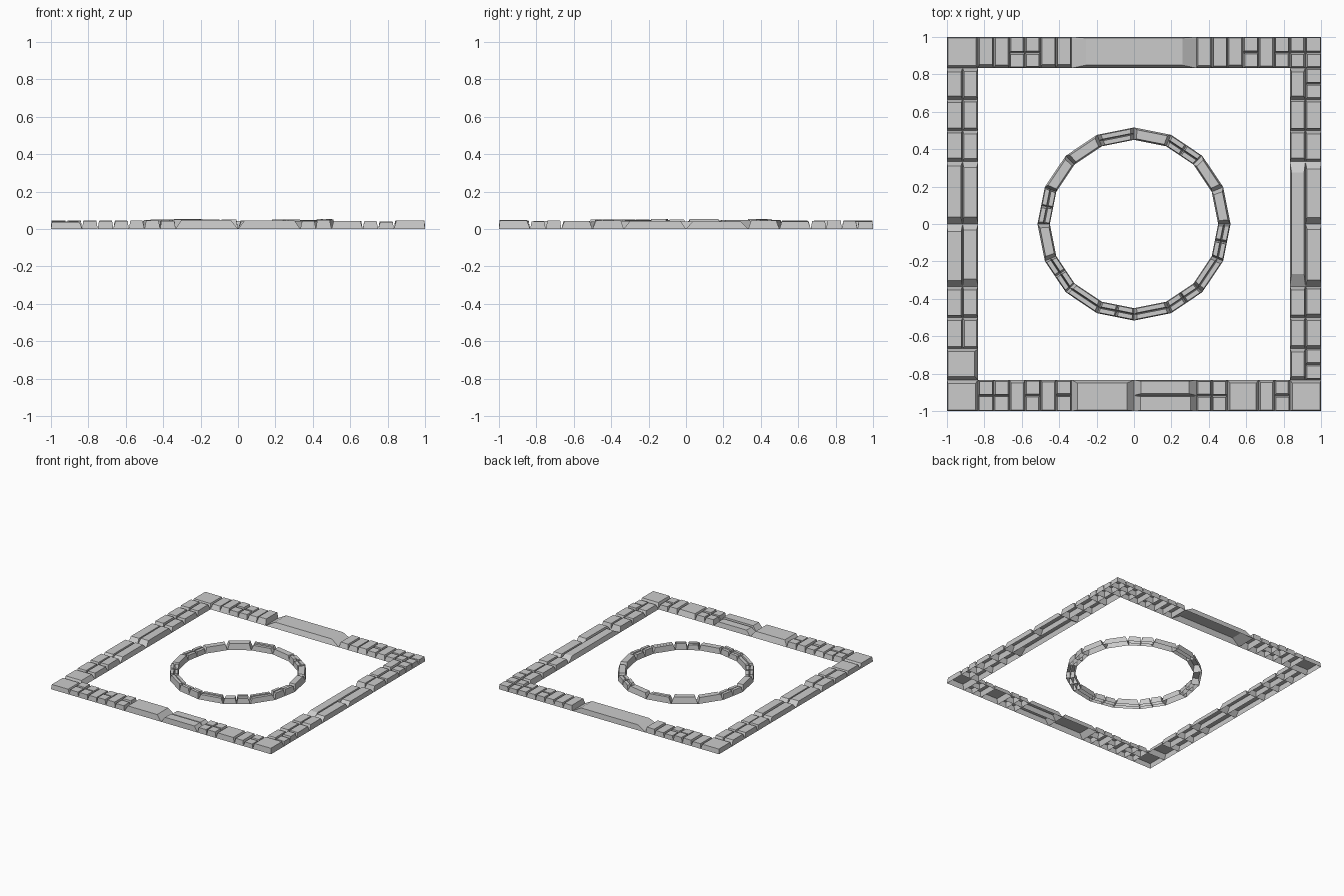
import bpy, bmesh, math, random
from mathutils import Vector

random.seed(4)
old = bpy.data.objects.get("Cube")
if old:
    bpy.data.objects.remove(old)

CELL = 1 / 12          # frame is laid out on a 24 x 24 grid of cells
GREY = (0.6, 0.6, 0.6, 1)
stone = bpy.data.materials.new("stone grey")
stone.use_nodes = True
stone.diffuse_color = GREY
stone.node_tree.nodes["Principled BSDF"].inputs["Base Color"].default_value = GREY


def add_stone(bm, at, height, insets):
    """Open-bottomed tapered stone; at(u, v) maps the unit square to the ground."""
    u0, u1, v0, v1 = insets
    low = [bm.verts.new(at(u, v)) for u, v in ((0, 0), (1, 0), (1, 1), (0, 1))]
    top = [bm.verts.new(at(u, v) + Vector((0, 0, height)))
           for u, v in ((u0, v0), (1 - u1, v0), (1 - u1, 1 - v1), (u0, 1 - v1))]
    bm.faces.new(top)
    for i in range(4):
        j = (i + 1) % 4
        bm.faces.new((low[i], low[j], top[j], top[i]))


def finish(bm, name):
    mesh = bpy.data.meshes.new(name)
    bm.to_mesh(mesh)
    bm.free()
    mesh.materials.append(stone)
    bpy.context.collection.objects.link(bpy.data.objects.new(name, mesh))


def frame_stone(bm, x, y, w, d):
    def at(u, v):
        return Vector(((x + u * w) * CELL, (y + v * d) * CELL, 0))

    def inset(edge):
        return 0.03 if abs(edge) == 12 else random.uniform(0.07, 0.12)

    add_stone(bm, at, random.uniform(0.037, 0.047),
              [inset(e) for e in (x, x + w, y, y + d)])


def frame_side(name, lanes, upright):
    """Each lane is (across, width, start, code): f = full width, s = split in two."""
    bm = bmesh.new()
    for across, width, along, code in lanes:
        for token in code.split():
            length = int(token[1:])
            parts = 2 if token[0] == "s" else 1
            for k in range(parts):
                a, w = across + k * width / parts, width / parts
                if upright:
                    frame_stone(bm, a, along, w, length)
                else:
                    frame_stone(bm, along, a, length, w)
            along += length
    finish(bm, name)


# Square frame: back and front rows, then the two side columns
frame_side("frame_back", [(10, 2, -12,
           "f2 f1 f1 s1 s1 f1 f1 f8 f1 f1 f1 s1 f1 s1 s1 s1")], False)
frame_side("frame_front", [(-12, 2, -12,
           "f2 s1 s1 f1 s1 f1 s1 f4 s4 s1 s1 f2 f1 s1 f2")], False)
frame_side("frame_right", [(-12, 2, -10, "f2 s2 s2 s4 s4 s2 s2 s2")], True)
frame_side("frame_left", [(10, 1, -10, "f2 f2 f2 f8 f2 f2 f2"),
                          (11, 1, -10, "f1 f1 f2 f2 f4 f4 f2 f2 f1 f1")], True)

# Sixteen-sided ring: a = whole stone, b = two strips, c = two by two
INNER, OUTER = 0.45, 0.516
SPLITS = {"a": (1, 1), "b": (1, 2), "c": (2, 2)}
ring = bmesh.new()
for i, kind in enumerate("aacabaacacbcbcbc"):
    a0, a1 = (math.tau * k / 16 for k in (i, i + 1))
    start = Vector((math.cos(a0), math.sin(a0), 0))
    end = Vector((math.cos(a1), math.sin(a1), 0))
    n, m = SPLITS[kind]
    for p in range(n):
        for q in range(m):
            def at(u, v):
                radius = INNER + (OUTER - INNER) * (q + u) / m
                return start.lerp(end, (p + v) / n) * radius
            side = random.uniform(0.07, 0.11)
            add_stone(ring, at, random.uniform(0.04, 0.053),
                      (0.12, 0.14, side, side))
finish(ring, "stone_ring")
